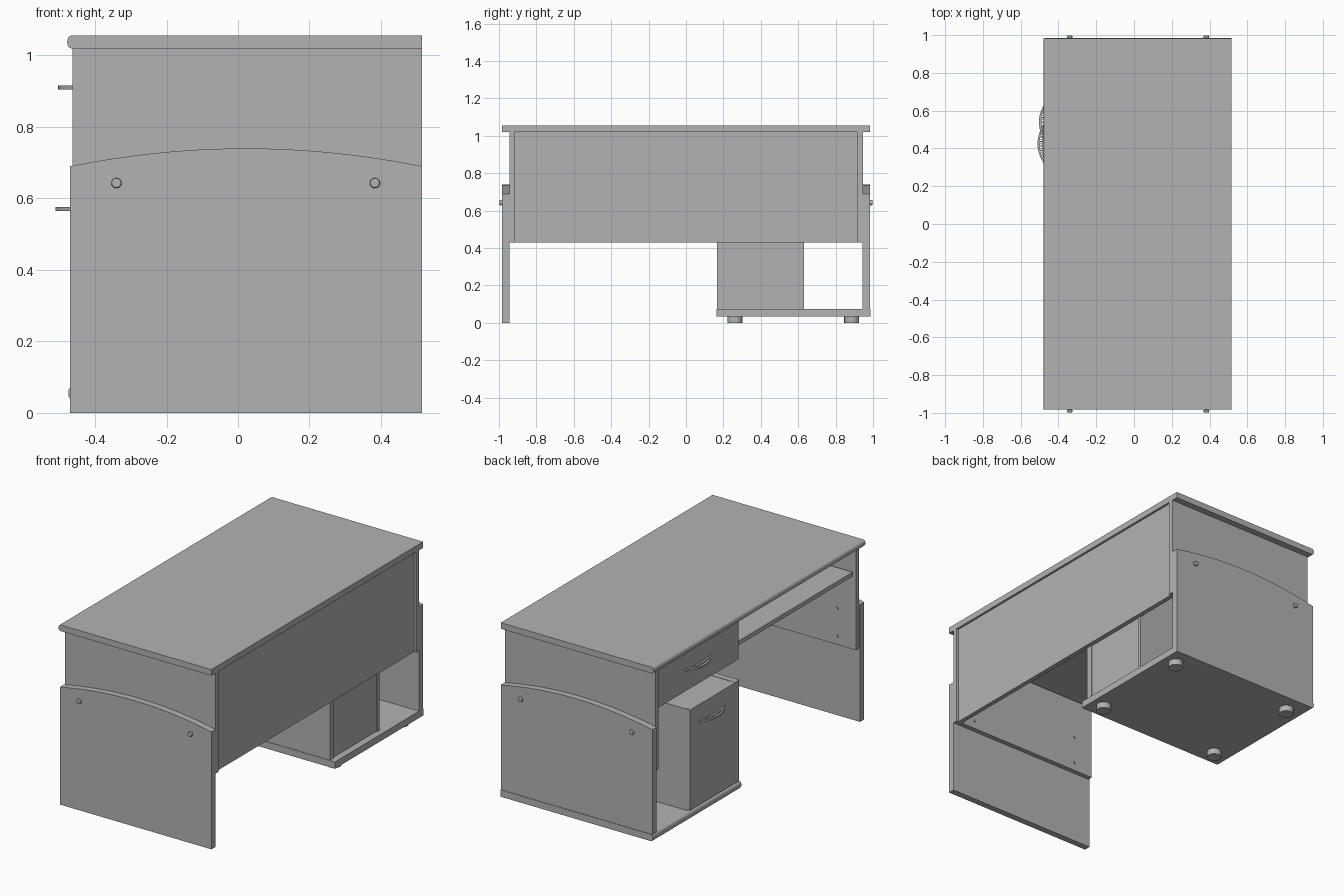
import bpy, bmesh, math
from mathutils import Vector

cube = bpy.data.objects.get("Cube")
if cube:
    bpy.data.objects.remove(cube)

grey = bpy.data.materials.new("plain grey")
grey.use_nodes = True
GREY = (0.45, 0.45, 0.45, 1)
grey.diffuse_color = GREY
grey.node_tree.nodes["Principled BSDF"].inputs["Base Color"].default_value = GREY


def finish(name, bm):
    bmesh.ops.recalc_face_normals(bm, faces=bm.faces)
    mesh = bpy.data.meshes.new(name)
    bm.to_mesh(mesh)
    bm.free()
    mesh.materials.append(grey)
    ob = bpy.data.objects.new(name, mesh)
    bpy.context.collection.objects.link(ob)
    return ob


def extrude(name, points, offset):
    """Close a profile and push it along an offset."""
    bm = bmesh.new()
    face = bm.faces.new([bm.verts.new(p) for p in points])
    new = bmesh.ops.extrude_face_region(bm, geom=[face])["geom"]
    verts = [v for v in new if isinstance(v, bmesh.types.BMVert)]
    bmesh.ops.translate(bm, verts=verts, vec=Vector(offset))
    return finish(name, bm)


def board(name, x, y, z):
    points = [(x[0], y[0], z[0]), (x[1], y[0], z[0]), (x[1], y[0], z[1]), (x[0], y[0], z[1])]
    return extrude(name, points, (0, y[1] - y[0], 0))


def bullnose_board(name, x, y, z):
    """Board whose -x edge is softly rounded."""
    mid, half, bulge = (z[0] + z[1]) / 2, (z[1] - z[0]) / 2, 0.012
    points = [(x[1], y[0], z[0]), (x[1], y[0], z[1])]
    for i in range(9):
        a = math.pi * i / 8
        points.append((x[0] + bulge - bulge * math.sin(a), y[0], mid + half * math.cos(a)))
    return extrude(name, points, (0, y[1] - y[0], 0))


def arched_panel(name, y, bottom):
    """End panel with a shallow arch along its top."""
    x0, x1, steps = -0.47, 0.515, 24
    points = [(x0, y[0], bottom), (x1, y[0], bottom)]
    for i in range(steps + 1):
        t = i / steps
        points.append((x1 + (x0 - x1) * t, y[0], 0.69 + 0.05 * 4 * t * (1 - t)))
    return extrude(name, points, (0, y[1] - y[0], 0))


def disc(name, centre, radius, depth, axis, sides=20):
    ring = []
    for i in range(sides):
        a = math.tau * i / sides
        u, v = radius * math.cos(a), radius * math.sin(a)
        ring.append(Vector(centre) + Vector((u, 0, v) if axis == "y" else (u, v, 0)))
    return extrude(name, ring, (0, depth, 0) if axis == "y" else (0, 0, depth))


def handle(name, x, y, z, width=0.24, reach=0.045):
    """Openwork crescent pull: an outer bow, an inner bow and short rungs."""
    steps, thick = 20, 0.011

    def bow(t, depth):
        return x - depth * 4 * t * (1 - t), y + width * (t - 0.5)

    def band(part, outer, inner):
        ts = [i / steps for i in range(steps + 1)]
        points = [(*bow(t, outer), z - thick / 2) for t in ts]
        points += [(bow(t, inner)[0] + 0.004, bow(t, inner)[1], z - thick / 2)
                   for t in reversed(ts)]
        extrude(name + part, points, (0, 0, thick))

    band("_outer_bow", reach, reach - 0.008)
    band("_inner_bow", reach * 0.5, reach * 0.3)
    for i in range(3, 18):
        t = i / steps
        front, side = bow(t, reach - 0.002)
        back = bow(t, reach * 0.4)[0]
        board(name + "_rung", (front, back), (side - 0.002, side + 0.002),
              (z - 0.004, z + 0.004))


# Desk top and back panel
bullnose_board("desk_top", (-0.478, 0.515), (-0.983, 0.983), (1.02, 1.056))
board("modesty_panel", (0.475, 0.502), (-0.917, 0.917), (0.43, 1.02))

# End supports, with bolts outside and small screw caps inside
for side, label in ((-1, "right"), (1, "left")):
    board(label + "_inner_panel", (-0.463, 0.515), (side * 0.917, side * 0.945), (0.43, 1.02))
    arched_panel(label + "_outer_panel", (side * 0.945, side * 0.983), 0 if side < 0 else 0.075)
    for x in (-0.34, 0.383):
        ob = disc(label + "_bolt", (x, side * 0.983, 0.643), 0.015, side * 0.015, "y", 10)
        bevel = ob.modifiers.new("rounding", "BEVEL")
        bevel.width, bevel.segments = 0.005, 2
        for z in (0.643, 0.48):
            disc(label + "_screw_cap", (x, side * 0.917, z), 0.008, -side * 0.005, "y", 10)

# Base under the cabinet end, on four feet
bullnose_board("cabinet_base", (-0.475, 0.515), (0.164, 0.986), (0.035, 0.075))
for x in (-0.36, 0.44):
    for y in (0.263, 0.886):
        disc("foot", (x, y, 0), 0.04, 0.036, "z")

# Cabinet
board("cabinet_right_side", (-0.463, 0.48), (0.167, 0.205), (0.075, 0.67))
board("cabinet_left_side", (-0.445, 0.48), (0.607, 0.63), (0.075, 0.67))
board("cabinet_back", (0.45, 0.475), (0.205, 0.607), (0.075, 0.65))
board("cabinet_top", (-0.445, 0.475), (0.205, 0.607), (0.645, 0.668))
board("cabinet_door", (-0.466, -0.446), (0.207, 0.63), (0.08, 0.67))
handle("door_handle", -0.466, 0.425, 0.57)

# Drawer
board("drawer_front", (-0.458, -0.435), (0.167, 0.917), (0.79, 1.02))
board("drawer_box", (-0.435, 0.3), (0.18, 0.905), (0.81, 1.0))
handle("drawer_handle", -0.458, 0.54, 0.91)

# Keyboard shelf
board("keyboard_shelf", (-0.45, 0.1), (-0.905, 0.167), (0.865, 0.89))
